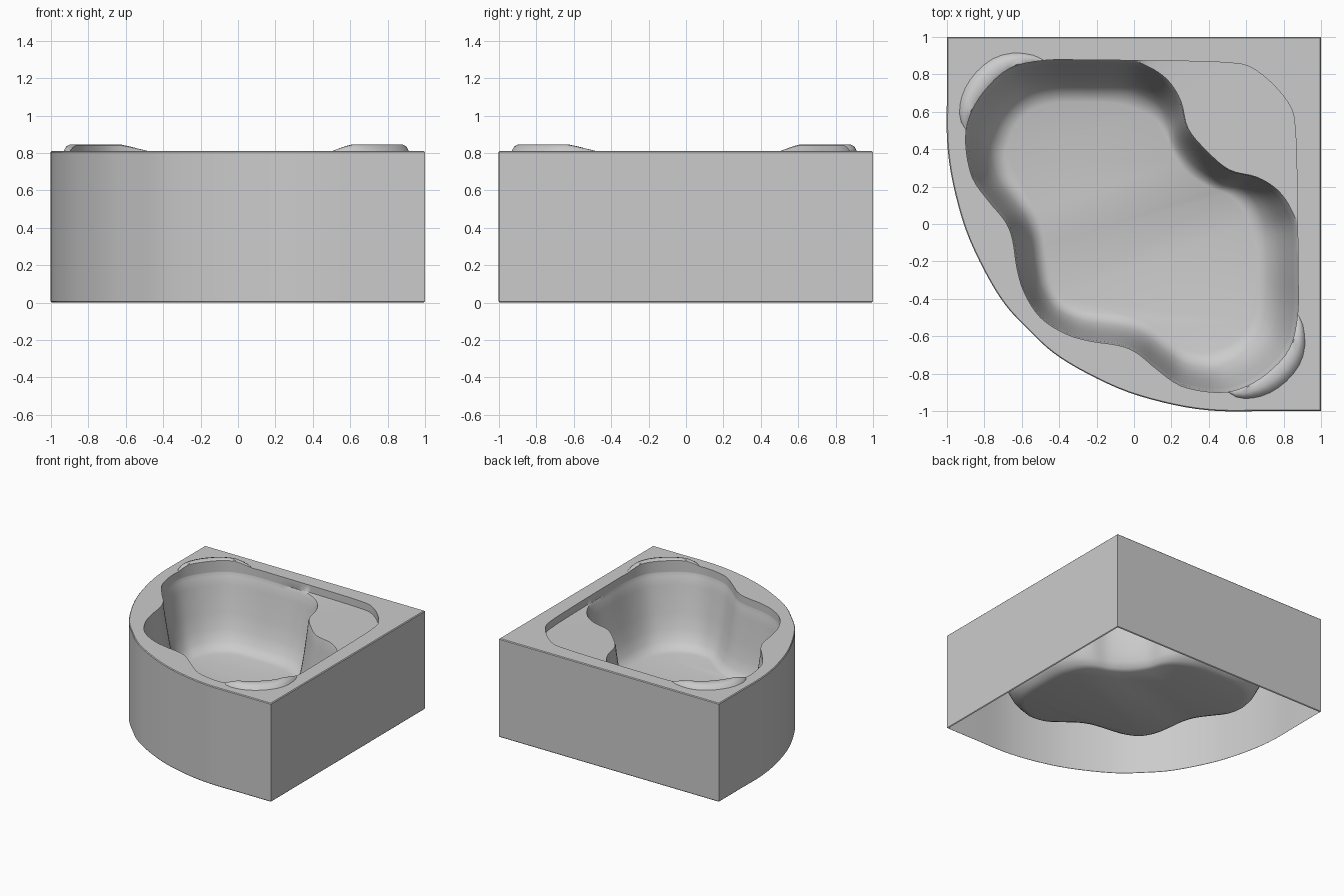
import bpy
import math
from mathutils import Vector

cube = bpy.data.objects.get("Cube")
if cube:
    bpy.data.objects.remove(cube, do_unlink=True)

TOP, LEDGE, FLOOR = 0.81, 0.745, 0.19
STEPS = 4

acrylic = bpy.data.materials.new("grey_acrylic")
acrylic.use_nodes = True
GREY = (0.6, 0.6, 0.6, 1)
acrylic.diffuse_color = GREY
acrylic.node_tree.nodes["Principled BSDF"].inputs["Base Color"].default_value = GREY


def swap(points):
    """Reflect across the diagonal x = y."""
    return [Vector((p.y, p.x)) for p in points]


def spline(points, closed):
    """Smooth curve through the points."""
    n = len(points)
    at = (lambda i: points[i % n]) if closed else (lambda i: points[min(max(i, 0), n - 1)])
    out = []
    for i in range(n if closed else n - 1):
        a, b, c, d = (at(i + k) for k in (-1, 0, 1, 2))
        for s in range(STEPS):
            t = s / STEPS
            out.append(b + (c - a) * t / 2 + (a * 2 - b * 5 + c * 4 - d) * t * t / 2
                       + (b * 3 - a - c * 3 + d) * t ** 3 / 2)
    return out if closed else out + [points[-1]]


def outline(half):
    """Closed outline from the half running from back diagonal to front diagonal."""
    half = [Vector(p) for p in half]
    return spline(half + swap(half[1:-1])[::-1], True)


def ring(points, z):
    return [Vector((p.x, p.y, z)) for p in points]


def make_object(name, verts, faces):
    mesh = bpy.data.meshes.new(name)
    mesh.from_pydata(verts, [], faces)
    mesh.materials.append(acrylic)
    obj = bpy.data.objects.new(name, mesh)
    bpy.context.collection.objects.link(obj)
    bpy.ops.object.select_all(action="DESELECT")
    obj.select_set(True)
    bpy.context.view_layer.objects.active = obj
    bpy.ops.object.shade_smooth_by_angle(angle=math.radians(38))
    return obj


def skin(name, rings, closed=True, flip=False, cap=False):
    """Surface through a stack of equal rings."""
    n = len(rings[0])
    faces = []
    for r in range(len(rings) - 1):
        for i in range(n if closed else n - 1):
            j = (i + 1) % n
            a, b = r * n, (r + 1) * n
            quad = (a + i, a + j, b + j, b + i)
            faces.append(quad[::-1] if flip else quad)
    if cap:
        faces.append(tuple((len(rings) - 1) * n + i for i in range(n)))
    return make_object(name, [v for r in rings for v in r], faces)


# Outlines of the ledge edge, the rest of the rim, the recess and the floor
ledge_half = [(.39, .39), (.29, .51), (.25, .66), (.18, .77), (.08, .84)]
recess_half = [(.745, .745), (.62, .84), (.5, .862), (.3, .87), (.12, .873)]
rim_half = [(-.03, .875), (-.25, .877), (-.48, .875), (-.667, .83), (-.8, .71),
            (-.88, .57), (-.9, .43), (-.865, .25), (-.775, .12), (-.69, .016),
            (-.65, -.08), (-.625, -.24), (-.585, -.37), (-.5, -.5)]
floor_half = [(.28, .28), (.2, .4), (.16, .5), (.1, .57), (0, .62), (-.1, .645),
              (-.25, .652), (-.42, .65), (-.53, .62), (-.62, .55), (-.665, .46),
              (-.69, .38), (-.67, .27), (-.6, .17), (-.53, .07), (-.49, -.04),
              (-.47, -.2), (-.45, -.31), (-.4, -.4)]
opening = outline(recess_half + rim_half)
basin_edge = outline(ledge_half + rim_half)
floor_edge = outline(floor_half)

# Basin with the recessed corner ledge, one continuous skin
rings = [ring(opening, TOP), ring(opening, LEDGE + .005), ring(basin_edge, LEDGE)]
for f, z in [(.05, .72), (.11, .65), (.3, .45), (.45, .33), (.62, .25), (.8, .205), (1, FLOOR)]:
    rings.append(ring([b.lerp(e, f) for b, e in zip(basin_edge, floor_edge)], z))
skin("basin", rings, cap=True)

# Outer skirt: two straight walls and a bowed front
bow_half = [Vector(p) for p in [(-1, .7), (-1, .45), (-.97, .225), (-.9, -.03), (-.8, -.25),
                                (-.69, -.43), (-.565, -.565)]]
bow = spline(bow_half + swap(bow_half[:-1])[::-1], False)
outer = [Vector((1, 1)), Vector((-1, 1))] + bow + [Vector((1, -1))]
inset = [p * .994 for p in outer]
skin("skirt", [ring(inset, TOP), ring(outer, TOP - .006), ring(outer, .006), ring(inset, 0)],
     flip=True)

# Flat deck between the skirt and the opening, joined by a hidden seam at the corner
deck_loop = ring(inset, TOP) + ring(inset[:1], TOP)
deck_loop += ring(opening[:1] + opening[:0:-1] + opening[:1], TOP)
make_object("deck", deck_loop, [tuple(range(len(deck_loop)))])

# Crescent headrests on the rim at both ends
centre = Vector((-.45, .43))
path = opening[7 * STEPS:10 * STEPS + STEPS // 2 + 1]
profile = [(0, -.3), (0, .85), (.08, 1), (.5, 1), (.8, .7), (1, -.03)]
rows = []
for across, up in profile:
    row = []
    for i, p in enumerate(path):
        u = i / (len(path) - 1)
        width = .1 * max(math.sin(math.pi * u), 0) ** .7
        height = .035 * min(1, 5 * min(u, 1 - u))
        q = p + (p - centre).normalized() * width * across
        row.append(Vector((q.x, q.y, TOP + height * up)))
    rows.append(row)
skin("back_headrest", rows, closed=False, flip=True)
skin("front_headrest", [[Vector((v.y, v.x, v.z)) for v in r] for r in rows], closed=False)
